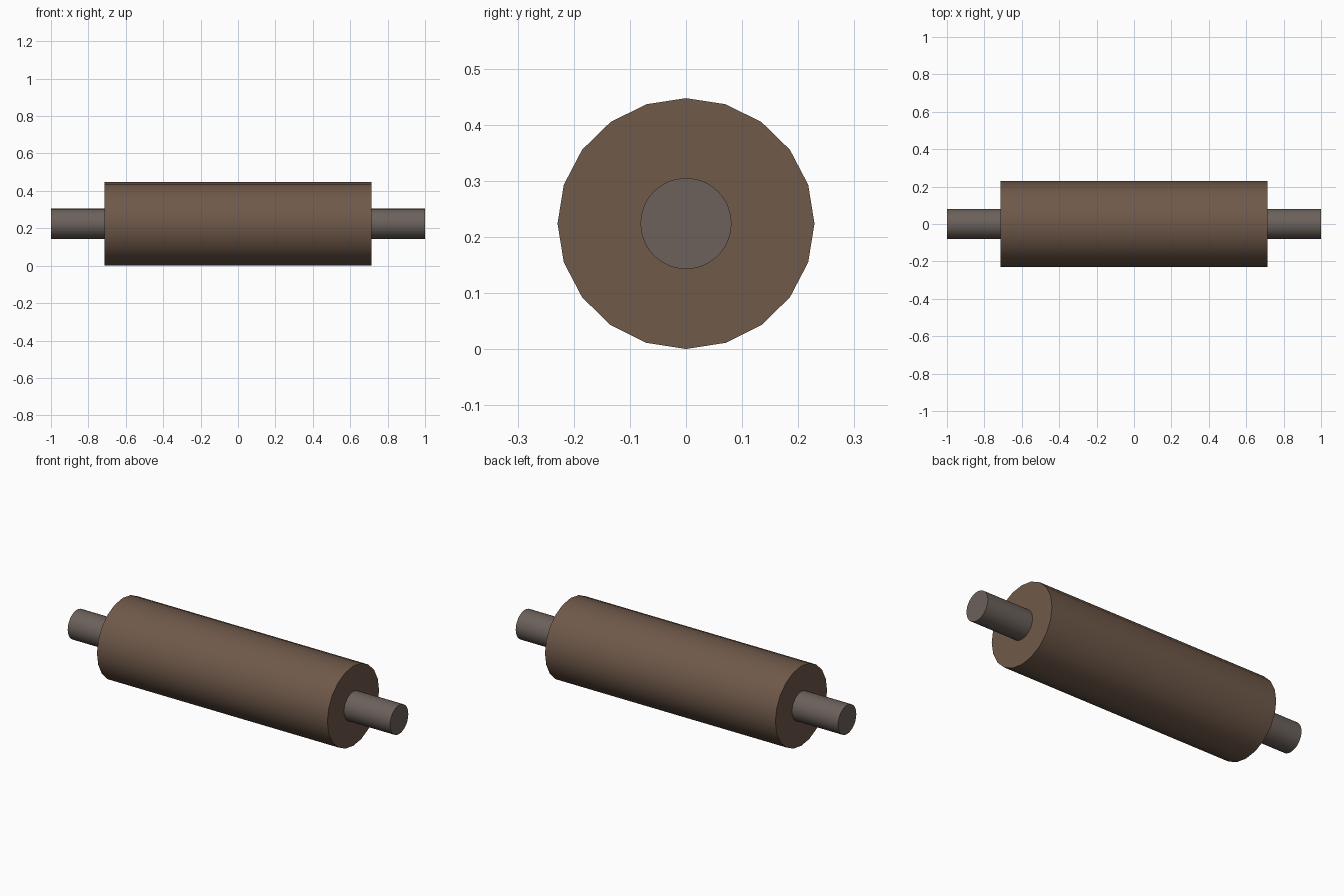
import bpy
import math

if "Cube" in bpy.data.objects:
    bpy.data.objects.remove(bpy.data.objects["Cube"])

AXIS_Z = 0.2238  # height of the shared centre line


def material(name, color):
    mat = bpy.data.materials.new(name)
    mat.diffuse_color = (*color, 1.0)
    mat.use_nodes = True
    mat.node_tree.nodes["Principled BSDF"].inputs["Base Color"].default_value = mat.diffuse_color
    return mat


def rod(name, sides, radius_y, radius_z, length, mat):
    """Capped cylinder lying along x, with a corner at its top."""
    bpy.ops.mesh.primitive_cylinder_add(
        vertices=sides, radius=1, depth=length,
        location=(0, 0, AXIS_Z), rotation=(0, math.pi / 2, 0))
    obj = bpy.context.object
    obj.name = name
    obj.scale = (radius_z, radius_y, 1)
    bpy.ops.object.transform_apply(location=False, rotation=True, scale=True)
    bpy.ops.object.shade_smooth_by_angle(angle=math.radians(30))
    obj.data.materials.append(mat)
    return obj


# Roller barrel: 20-sided, very slightly wider than tall
rod("roller_barrel", 20, 0.229, 0.2235, 1.43,
    material("brown_wood", (0.16, 0.10, 0.068)))

# Handle shaft: runs through the barrel and sticks out at both ends
rod("handle_shaft", 48, 0.081, 0.081, 2.0,
    material("grey_brown", (0.15, 0.12, 0.105)))
